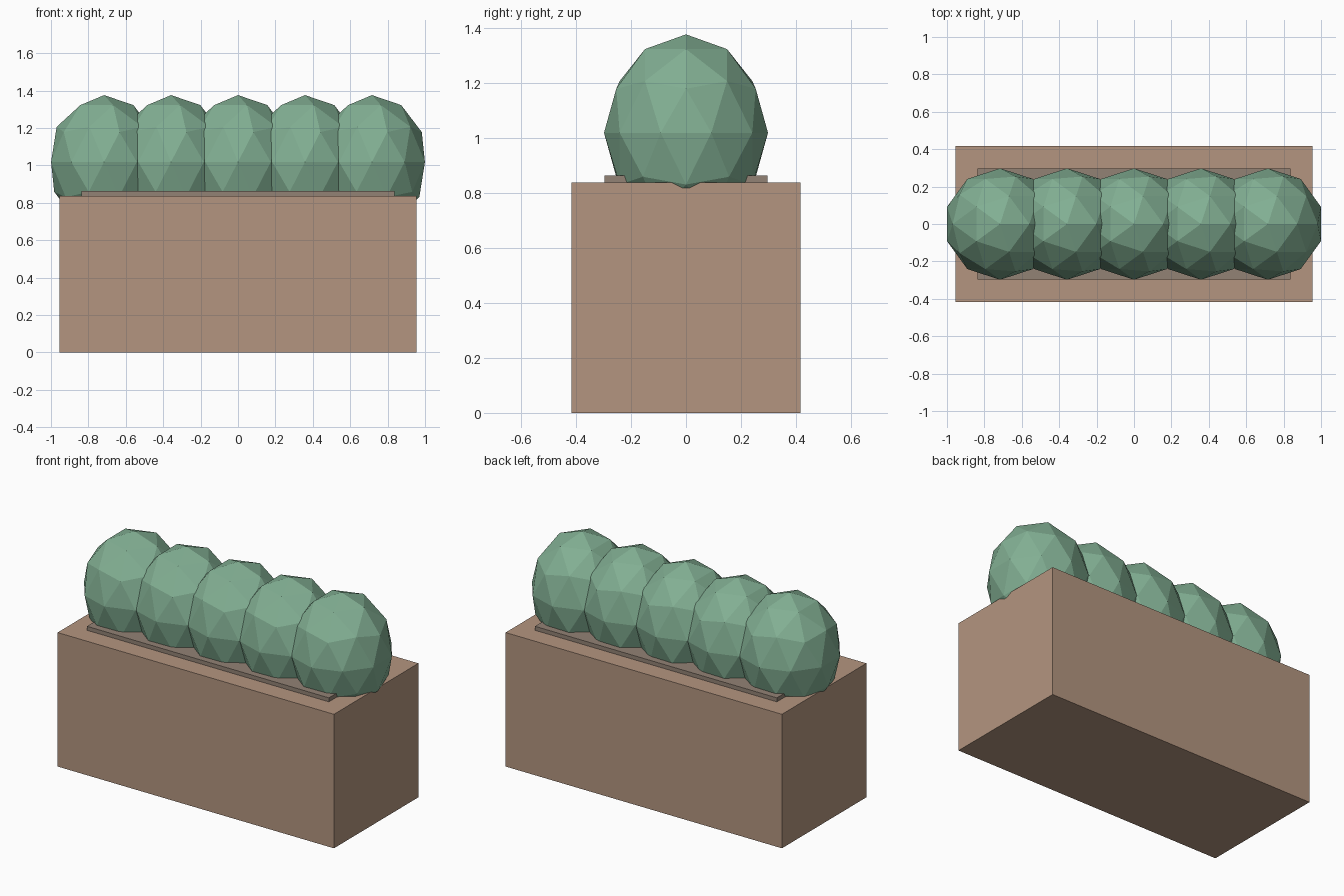
import bpy

if "Cube" in bpy.data.objects:
    bpy.data.objects.remove(bpy.data.objects["Cube"])


def material(name, rgb):
    m = bpy.data.materials.new(name)
    m.diffuse_color = (*rgb, 1.0)
    m.use_nodes = True
    m.node_tree.nodes["Principled BSDF"].inputs["Base Color"].default_value = m.diffuse_color
    return m


CLAY = material("warm clay", (0.456, 0.302, 0.215))
SOIL = material("grey brown soil", (0.290, 0.225, 0.178))
LEAF = material("leaf green", (0.223, 0.429, 0.292))


def box(name, size, z0, mat):
    bpy.ops.mesh.primitive_cube_add(size=1, location=(0, 0, z0 + size[2] / 2))
    ob = bpy.context.object
    ob.name = name
    ob.scale = size
    bpy.ops.object.transform_apply(location=False, rotation=False, scale=True)
    ob.data.materials.append(mat)
    return ob


# Planter body and the thin bed of soil on top
box("planter_box", (1.91, 0.834, 0.837), 0, CLAY)
box("soil_bed", (1.672, 0.594, 0.045), 0.817, SOIL)

# Row of five faceted, slightly tall bushes
R = 0.298
for i in range(5):
    bpy.ops.mesh.primitive_ico_sphere_add(
        subdivisions=2, radius=R, location=((i - 2) * 0.358, 0, 1.018))
    bush = bpy.context.object
    bush.name = f"bush_{i + 1}"
    bush.scale = (1, 1, 1.2)
    bpy.ops.object.transform_apply(location=False, rotation=False, scale=True)
    bush.data.materials.append(LEAF)
